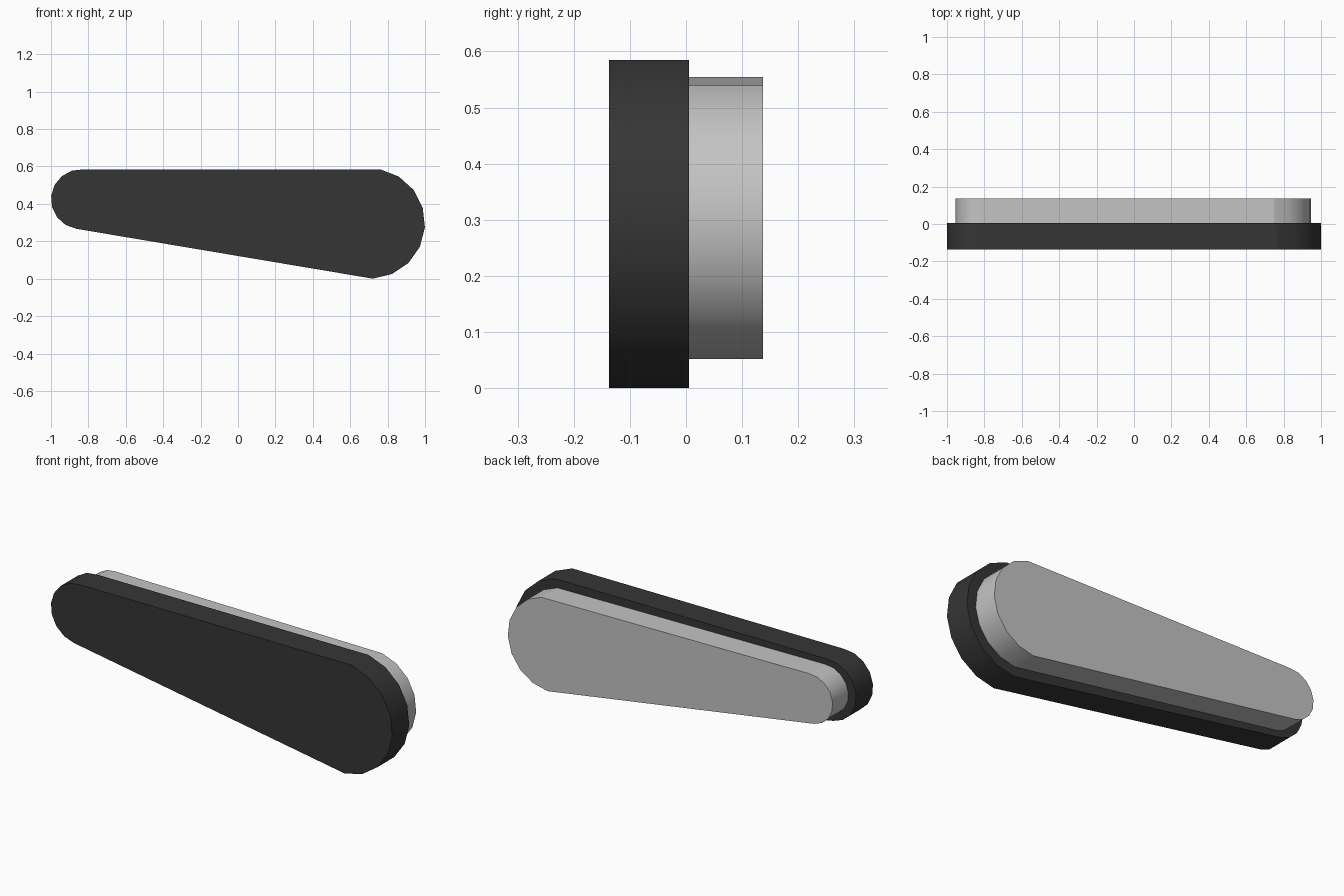
import bpy, bmesh
from math import sin, cos, radians

cube = bpy.data.objects.get("Cube")
if cube:
    bpy.data.objects.remove(cube, do_unlink=True)


def material(name, value):
    mat = bpy.data.materials.new(name)
    mat.use_nodes = True
    colour = (value, value, value, 1)
    mat.diffuse_color = colour
    bsdf = next(n for n in mat.node_tree.nodes if n.type == 'BSDF_PRINCIPLED')
    bsdf.inputs["Base Color"].default_value = colour
    return mat


def arc(centre, radius, start, end, steps=8):
    angles = [radians(start + (end - start) * i / steps) for i in range(steps + 1)]
    return [(centre[0] + radius * cos(a), centre[1] + radius * sin(a)) for a in angles]


def tapered_slab(name, wide_end, narrow_end, y_front, y_back, mat):
    """Extrude an outline of two round ends joined by straight edges."""
    wide, narrow = arc(*wide_end, -87, 79), arc(*narrow_end, 86, 261)
    outline = wide + narrow
    bm = bmesh.new()
    front = [bm.verts.new((x, y_front, z)) for x, z in outline]
    back = [bm.verts.new((x, y_back, z)) for x, z in outline]
    bm.faces.new(front)
    bm.faces.new(reversed(back))
    straight = (len(wide) - 1, len(outline) - 1)
    for i in range(len(outline)):
        j = (i + 1) % len(outline)
        face = bm.faces.new((front[j], front[i], back[i], back[j]))
        face.smooth = i not in straight   # only the round ends are smooth
    bmesh.ops.recalc_face_normals(bm, faces=bm.faces)
    # crisp rims around both flat faces and beside the straight edges
    for edge in bm.edges:
        edge.smooth = all(f.smooth for f in edge.link_faces)
    mesh = bpy.data.meshes.new(name)
    bm.to_mesh(mesh)
    bm.free()
    mesh.materials.append(mat)
    obj = bpy.data.objects.new(name, mesh)
    bpy.context.collection.objects.link(obj)
    return obj


# Dark front plate
tapered_slab("front_plate", ((0.705, 0.295), 0.295), ((-0.84, 0.425), 0.16),
             -0.137, 0.005, material("charcoal", 0.036))
# Smaller grey plate behind it
tapered_slab("back_plate", ((0.702, 0.298), 0.246), ((-0.825, 0.425), 0.13),
             0.005, 0.137, material("light grey", 0.55))
